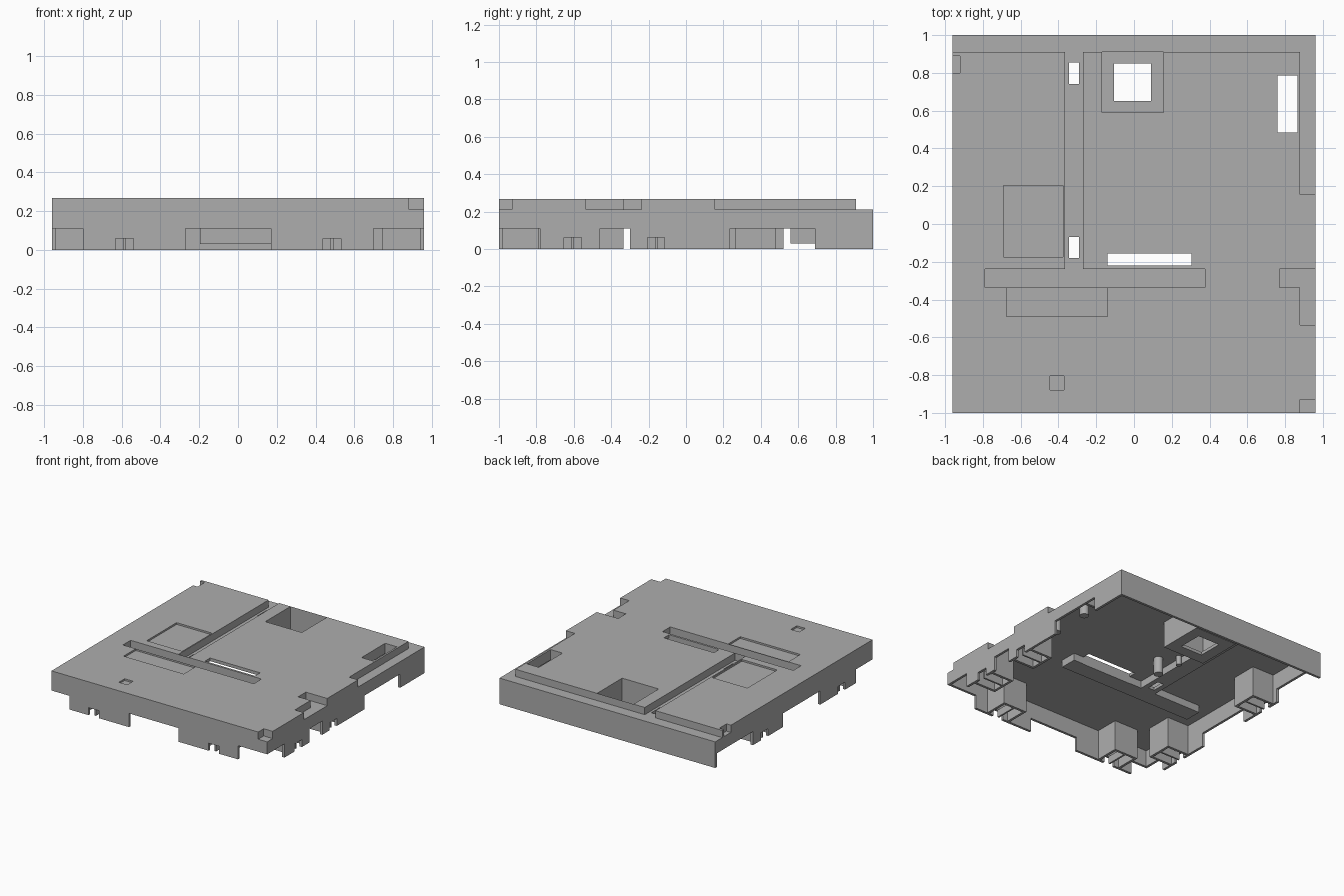
import bpy
import bmesh
from mathutils import Matrix, Vector

default_cube = bpy.data.objects.get("Cube")
if default_cube:
    bpy.data.objects.remove(default_cube, do_unlink=True)

grey = bpy.data.materials.new("plain grey")
grey.use_nodes = True
grey.diffuse_color = (0.42, 0.42, 0.42, 1)
grey.node_tree.nodes["Principled BSDF"].inputs["Base Color"].default_value = grey.diffuse_color

HALF_X, HALF_Y, TOP = 0.96, 1.0, 0.268
WALL = 0.02
ROOF = 0.025
LEDGE = 0.21
UNDER = -0.1
ABOVE = 0.4
NOTCH = 0.11
BEYOND = 0.05


def finish(name, mesh_builder):
    mesh = bpy.data.meshes.new(name)
    mesh_builder.to_mesh(mesh)
    mesh_builder.free()
    mesh.materials.append(grey)
    part = bpy.data.objects.new(name, mesh)
    bpy.context.collection.objects.link(part)
    return part


def block(name, x, y, z):
    low, high = [Vector(corner) for corner in zip(x, y, z)]
    builder = bmesh.new()
    place = Matrix.Translation((low + high) / 2) @ Matrix.Diagonal((*(high - low), 1))
    bmesh.ops.create_cube(builder, size=1, matrix=place)
    return finish(name, builder)


def post(name, x, y, radius, bottom):
    builder = bmesh.new()
    top = TOP - ROOF / 2
    bmesh.ops.create_cone(builder, cap_ends=True, segments=24, radius1=radius, radius2=radius,
                          depth=top - bottom,
                          matrix=Matrix.Translation((x, y, (top + bottom) / 2)))
    part = finish(name, builder)
    bpy.ops.object.select_all(action="DESELECT")
    part.select_set(True)
    bpy.context.view_layer.objects.active = part
    bpy.ops.object.shade_smooth_by_angle()


def combine(operation, x, y, z):
    """Join a block to the cover, or cut it away."""
    tool = block("helper block", x, y, z)
    tool.hide_render = True
    modifier = cover.modifiers.new("shape", "BOOLEAN")
    modifier.object = tool
    modifier.operation = operation
    modifier.solver = "EXACT"
    with bpy.context.temp_override(object=cover, active_object=cover):
        bpy.ops.object.modifier_apply(modifier=modifier.name)
    bpy.data.objects.remove(tool, do_unlink=True)


def add(x, y, z):
    combine("UNION", x, y, z)


def cut(x, y, z):
    combine("DIFFERENCE", x, y, z)


def on_wall(side, along, depth):
    """Turn a span along a wall and a depth inward into x and y ranges."""
    near, far = depth
    if side == "front":
        return along, (near - HALF_Y, far - HALF_Y)
    if side == "left":
        return (HALF_X - far, HALF_X - near), along
    return (near - HALF_X, far - HALF_X), along


# Hollow cover, open below
cover = block("cover", (-HALF_X, HALF_X), (-HALF_Y, HALF_Y), (0, TOP))
cut((WALL - HALF_X, HALF_X - WALL), (WALL - HALF_Y, HALF_Y - WALL), (UNDER, TOP - ROOF))

# Ledges and grooves sunk into the top: x range, y range
EDGE = HALF_X + BEYOND
BACK = HALF_Y + BEYOND
recesses = [
    ((-EDGE, EDGE), (0.91, BACK)),
    ((0.88, EDGE), (0.155, BACK)),
    ((0.88, EDGE), (-0.535, -0.237)),
    ((0.77, EDGE), (-0.335, -0.237)),
    ((0.88, EDGE), (-BACK, -0.93)),
    ((-EDGE, -0.92), (0.8, 0.89)),
    ((-0.365, -0.27), (-0.237, BACK)),
    ((-0.79, 0.375), (-0.335, -0.237)),
]


def widened(span, limit):
    inner = limit - WALL / 2
    return max(span[0] - WALL, -inner), min(span[1] + WALL, inner)


# Thickened floors under every recess
for x, y in recesses:
    add(widened(x, HALF_X), widened(y, HALF_Y), (LEDGE - ROOF, TOP - ROOF / 2))

# Deep well body near the back
add((-0.195, 0.18), (0.56, 0.935), (0.03, TOP - ROOF / 2))

# Frame around the side opening
add((0.74, 0.885), (0.465, 0.805), (LEDGE - ROOF, TOP - ROOF / 2))

# Clip housings: wall and centre along it
clips = [("front", -0.585), ("front", 0.485),
         ("left", -0.605), ("left", -0.16),
         ("right", -0.605), ("right", 0.372)]
HOUSING = 0.107
for side, centre in clips:
    span = centre - HOUSING, centre + HOUSING
    add(*on_wall(side, span, (WALL / 2, HOUSING * 2)), (0, TOP - ROOF / 2))
for side, centre in clips:
    inside = HOUSING - WALL
    span = centre - inside, centre + inside
    cut(*on_wall(side, span, (WALL, HOUSING * 2 - WALL)), (UNDER, LEDGE - ROOF))
    small = centre - 0.046, centre + 0.046
    cut(*on_wall(side, small, (-BEYOND, WALL * 1.5)), (UNDER, 0.06))
    rib = centre - 0.007, centre + 0.007
    add(*on_wall(side, rib, (WALL, HOUSING * 2 - WALL / 2)), (0, 0.06))

# Wide notches in the lower edge of the walls
notches = {
    "front": [(-EDGE, -0.8), (-0.27, 0.17), (0.7, EDGE)],
    "left": [(-BACK, -0.78), (-0.46, -0.3), (0.235, 0.69)],
    "right": [(-BACK, -0.79), (-0.335, 0.14), (0.52, HALF_Y - WALL)],
}
for side, spans in notches.items():
    for span in spans:
        cut(*on_wall(side, span, (-BEYOND, WALL * 1.1)), (UNDER, NOTCH))

# Cut the recesses from above
for x, y in recesses:
    cut(x, y, (LEDGE, ABOVE))

# Well interior
cut((-0.17, 0.155), (0.59, 0.91), (0.055, ABOVE))

# Shallow pockets
for x, y in [((-0.69, -0.375), (-0.175, 0.205)),
             ((-0.675, -0.14), (-0.49, -0.335)),
             ((-0.445, -0.37), (-0.88, -0.805))]:
    cut(x, y, (TOP - 0.014, ABOVE))

# Openings through the top
for x, y in [((-0.345, -0.29), (0.74, 0.855)),
             ((-0.345, -0.29), (-0.18, -0.07)),
             ((-0.105, 0.09), (0.65, 0.85)),
             ((-0.14, 0.305), (-0.22, -0.155)),
             ((0.76, 0.865), (0.485, 0.785))]:
    cut(x, y, (UNDER, ABOVE))

# Mounting posts under the top
post("centre_post", -0.135, 0.12, 0.035, 0.11)
post("back_side_post", 0.84, 0.43, 0.035, 0.11)
post("middle_side_post", 0.84, 0.11, 0.035, 0.11)
post("small_post", -0.23, 0.24, 0.02, 0.17)
